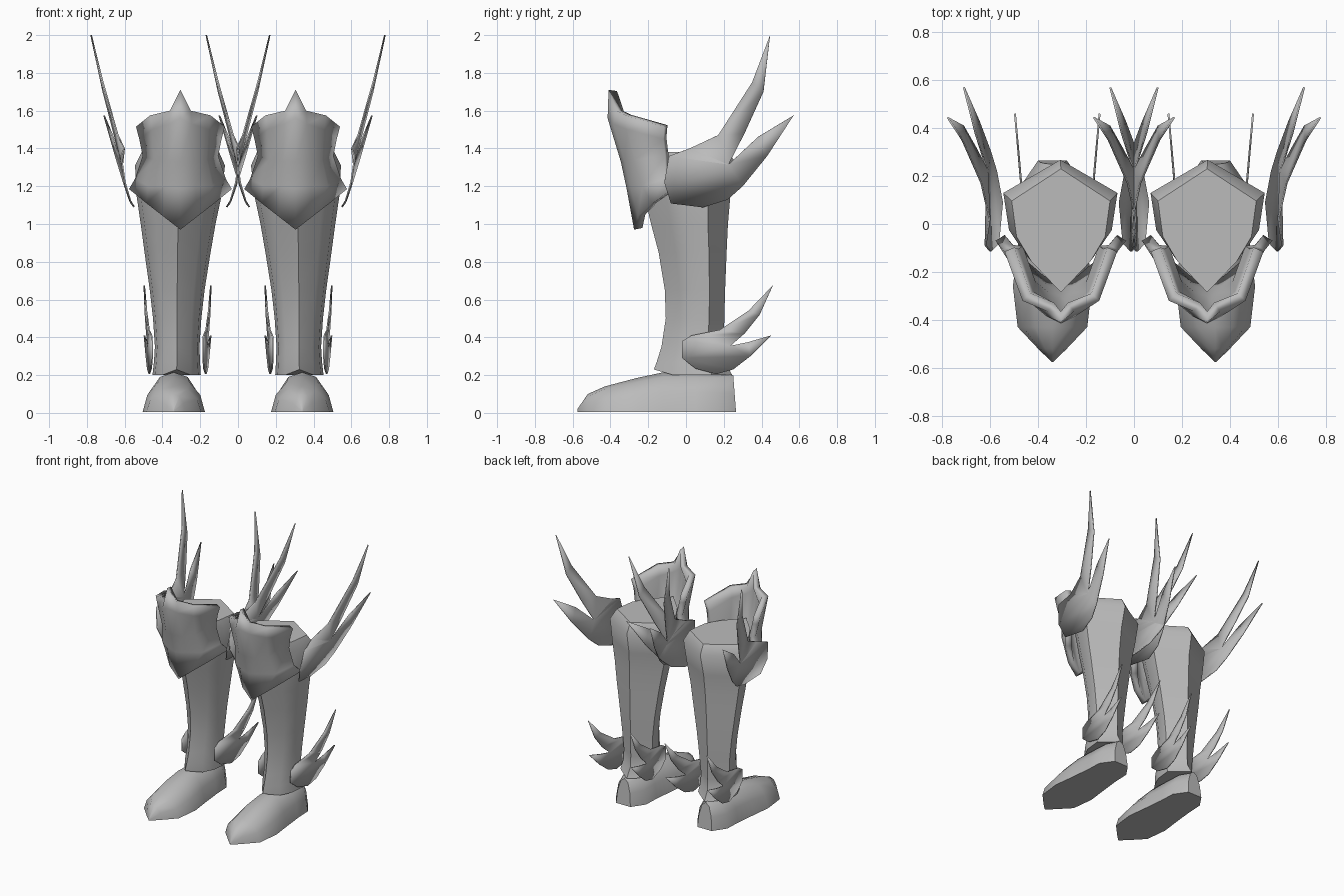
import bpy, bmesh, math
from mathutils import Vector
from mathutils.geometry import tessellate_polygon

cube = bpy.data.objects.get("Cube")
if cube:
    bpy.data.objects.remove(cube, do_unlink=True)

steel = bpy.data.materials.new("grey_steel")
steel.use_nodes = True
GREY = (0.5, 0.5, 0.5, 1)
steel.diffuse_color = GREY
steel.node_tree.nodes["Principled BSDF"].inputs["Base Color"].default_value = GREY


def make(name, verts, faces, angle, thickness=0, offset=0, closed=False):
    """Create a mesh object, optionally thickened, with sharp edges kept."""
    mesh = bpy.data.meshes.new(name)
    mesh.from_pydata(verts, [], faces)
    if closed:
        bm = bmesh.new()
        bm.from_mesh(mesh)
        bmesh.ops.recalc_face_normals(bm, faces=bm.faces)
        bm.to_mesh(mesh)
        bm.free()
    mesh.materials.append(steel)
    obj = bpy.data.objects.new(name, mesh)
    bpy.context.collection.objects.link(obj)
    bpy.ops.object.select_all(action="DESELECT")
    obj.select_set(True)
    bpy.context.view_layer.objects.active = obj
    bpy.ops.object.shade_smooth_by_angle(angle=math.radians(angle))
    if thickness:
        mod = obj.modifiers.new("thickness", "SOLIDIFY")
        mod.thickness, mod.offset = thickness, offset
    return obj


def grid_faces(rows, cols, wrap):
    return [(r * cols + c, r * cols + (c + 1) % cols,
             (r + 1) * cols + (c + 1) % cols, (r + 1) * cols + c)
            for r in range(rows - 1) for c in range(cols if wrap else cols - 1)]


def loft(name, rings, angle):
    """Skin closed rings and cap both ends."""
    n = len(rings[0])
    faces = grid_faces(len(rings), n, True)
    faces += [tuple(range(n)), tuple(range(n * (len(rings) - 1), n * len(rings)))]
    return make(name, [p for ring in rings for p in ring], faces, angle, closed=True)


# Shin levels: height, centre x, half width, front y, back y
SHIN = [(0.20, 0.325, 0.128, -0.170, 0.245), (0.27, 0.323, 0.122, -0.155, 0.205),
        (0.35, 0.322, 0.118, -0.130, 0.200), (0.50, 0.322, 0.128, -0.107, 0.203),
        (0.65, 0.322, 0.145, -0.112, 0.207), (0.85, 0.320, 0.175, -0.145, 0.215),
        (1.00, 0.317, 0.198, -0.185, 0.222), (1.15, 0.312, 0.225, -0.220, 0.235),
        (1.31, 0.307, 0.238, -0.265, 0.268), (1.38, 0.305, 0.205, -0.285, 0.230)]


def shin_ring(z, cx, w, front, back):
    d = back - front
    half = [(0.6, 0.25), (0.9, 0.45), (1, 0.74)]
    ring = [(0, 0)] + half + [(0, 1)] + [(-a, b) for a, b in reversed(half)]
    lift = 0.03 if z < 0.21 else 0      # cuff rises over the instep
    return [(cx + a * w, front + b * d, z + lift * (b == 0)) for a, b in ring]


# Foot sections: y, half width, top height
FOOT = [(-0.575, 0.004, 0.02), (-0.52, 0.06, 0.10), (-0.43, 0.145, 0.14),
        (-0.26, 0.165, 0.185), (-0.12, 0.148, 0.215), (0.05, 0.13, 0.215),
        (0.17, 0.125, 0.21), (0.25, 0.06, 0.20)]


def foot_ring(y, w, h):
    half = [(1, 0), (0.85, 0.5), (0.5, 0.88)]
    section = half + [(0, 1)] + [(-a, b) for a, b in reversed(half)]
    heel = 0.015 if y > 0.2 else 0      # heel slopes outwards to the ground
    return [(0.34 + a * w, y + heel * (1 - b), 0.005 + b * (h - 0.005))
            for a, b in section]


# Knee guard: rows from top to bottom, columns from the ridge to the side
KNEE = [[(0, -.41, 1.71), (.055, -.365, 1.6), (.16, -.32, 1.575), (.235, -.115, 1.515)],
        [(0, -.415, 1.56), (.06, -.385, 1.53), (.15, -.31, 1.5), (.218, -.12, 1.45)],
        [(0, -.345, 1.33), (.07, -.325, 1.33), (.14, -.27, 1.34), (.2, -.11, 1.36)],
        [(0, -.315, 1.19), (.08, -.295, 1.2), (.17, -.23, 1.2), (.24, -.11, 1.24)],
        [(0, -.275, .97), (.09, -.255, 1.04), (.18, -.18, 1.11), (.272, -.07, 1.185)]]

# Fin outlines in side view (y, z), with two swept spikes each
KNEE_FIN = [(-.115, 1.22), (-.09, 1.36), (.02, 1.4), (.17, 1.47), (.35, 1.75),
            (.445, 2.0), (.41, 1.7), (.31, 1.48), (.225, 1.315), (.38, 1.46),
            (.57, 1.575), (.43, 1.36), (.3, 1.2), (.22, 1.13), (.09, 1.09), (-.08, 1.11)]
ANKLE_FIN = [(-.02, .29), (-.02, .38), (.03, .41), (.18, .44), (.33, .54),
             (.46, .675), (.39, .52), (.31, .42), (.235, .355), (.33, .375),
             (.45, .41), (.34, .3), (.25, .23), (.16, .205), (.05, .235)]


def knee_spread(y, z):
    return 0.235 + 0.2 * (z - 1.1) + (0.13 * y if y > 0 else -0.3 * y)


def ankle_spread(y, z):
    return 0.135 + 0.09 * max(y, 0)


def fin(name, outline, spread, cx, side):
    tris = tessellate_polygon([[Vector((y, z, 0)) for y, z in outline]])
    verts = [(cx + side * spread(y, z), y, z) for y, z in outline]
    make(name, verts, [tuple(t) for t in tris], 20, thickness=0.008)


for leg, s in (("left", 1), ("right", -1)):
    def flip(ring):
        return [(s * x, y, z) for x, y, z in ring]

    loft(leg + "_shin", [flip(shin_ring(*level)) for level in SHIN], 45)
    loft(leg + "_foot", [flip(foot_ring(*section)) for section in FOOT], 50)

    # Knee guard, symmetric about the leg centre, thickened inwards
    rows = [[(-x, y, z) for x, y, z in reversed(row[1:])] + row for row in KNEE]
    verts = [(s * 0.305 + x, y, z) for row in rows for x, y, z in row]
    faces = [f[::-1] for f in grid_faces(len(rows), len(rows[0]), False)]
    make(leg + "_knee_guard", verts, faces, 40, thickness=0.045, offset=-1)

    # Fins on both flanks of the leg
    for flank, d in (("outer", s), ("inner", -s)):
        fin(f"{leg}_{flank}_knee_fin", KNEE_FIN, knee_spread, s * 0.305, d)
        fin(f"{leg}_{flank}_ankle_fin", ANKLE_FIN, ankle_spread, s * 0.32, d)
